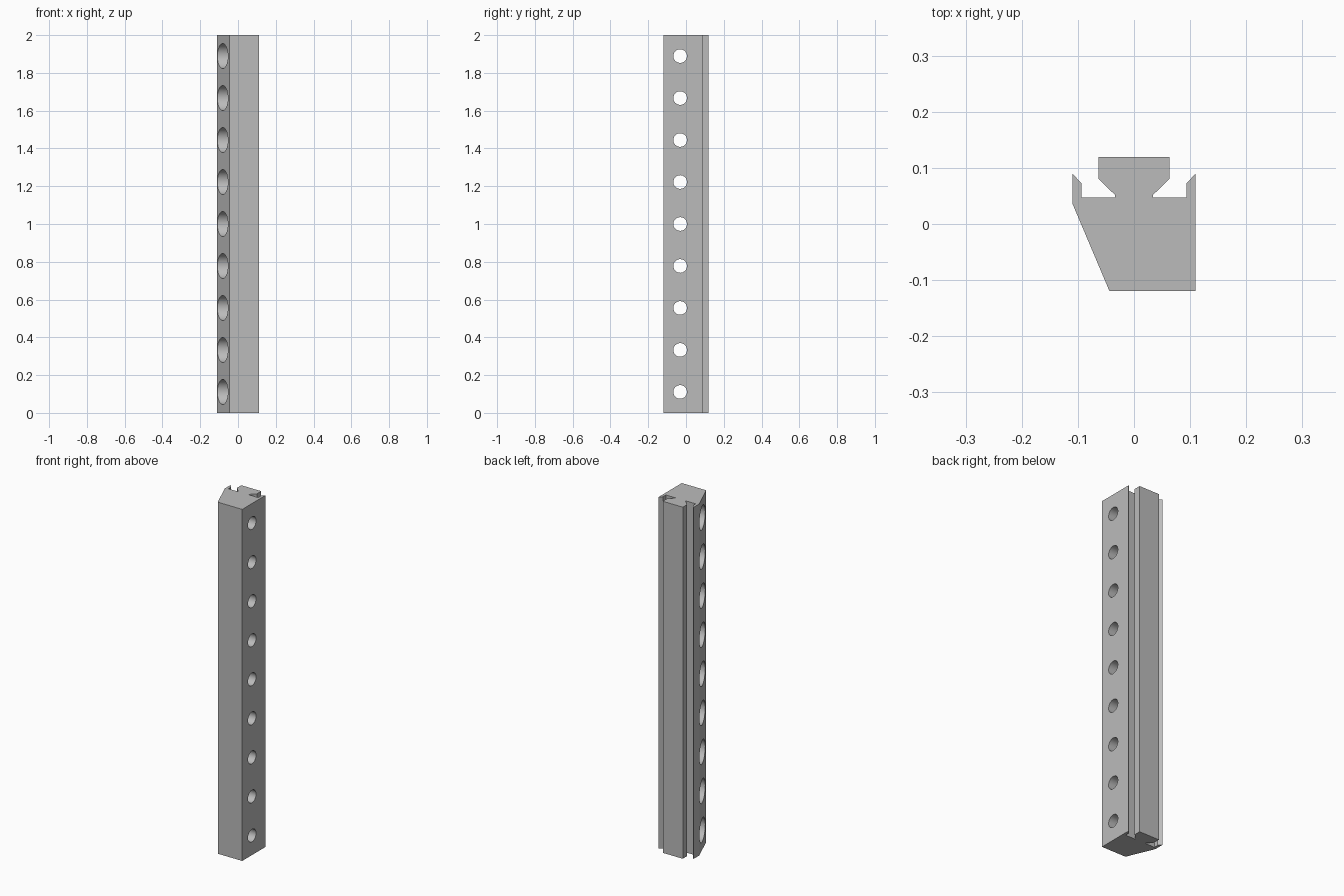
import bpy
import bmesh
import math

cube = bpy.data.objects.get("Cube")
if cube:
    bpy.data.objects.remove(cube, do_unlink=True)

LENGTH = 2.0
HOLES = 9
HOLE_Y = -0.031

grey = bpy.data.materials.new("plain grey")
grey.use_nodes = True
grey.diffuse_color = (0.5, 0.5, 0.5, 1)
grey.node_tree.nodes["Principled BSDF"].inputs["Base Color"].default_value = grey.diffuse_color


def add_object(name, bm):
    bmesh.ops.recalc_face_normals(bm, faces=bm.faces)
    mesh = bpy.data.meshes.new(name)
    bm.to_mesh(mesh)
    bm.free()
    mesh.materials.append(grey)
    obj = bpy.data.objects.new(name, mesh)
    bpy.context.collection.objects.link(obj)
    return obj


# Rail section: mirrored slots at the back, one slanted front corner
slot = [(0.11, 0.09), (0.094, 0.073), (0.094, 0.047), (0.034, 0.047),
        (0.034, 0.052), (0.063, 0.08), (0.063, 0.119)]
section = [(-0.044, -0.119), (0.11, -0.119)] + slot
section += [(-x, y) for x, y in reversed(slot)] + [(-0.11, 0.037)]

bm = bmesh.new()
base = bm.faces.new([bm.verts.new((x, y, 0)) for x, y in section])
top = bmesh.ops.extrude_face_region(bm, geom=[base], use_keep_orig=True)["geom"]
bmesh.ops.translate(bm, vec=(0, 0, LENGTH),
                    verts=[v for v in top if isinstance(v, bmesh.types.BMVert)])
rail = add_object("slotted_rail", bm)


# Stepped screw holes: a wide bore from the slanted side, a narrow one right through
def hole_cutter(z):
    bm = bmesh.new()
    steps = [(-0.2, 0.066), (-0.01, 0.066), (-0.01, 0.036), (0.2, 0.036)]
    sides = 48
    rings = []
    for x, r in steps:
        angles = [2 * math.pi * i / sides for i in range(sides)]
        rings.append([bm.verts.new((x, HOLE_Y + r * math.cos(a), z + r * math.sin(a)))
                      for a in angles])
    for a, b in zip(rings, rings[1:]):
        for i in range(sides):
            j = (i + 1) % sides
            bm.faces.new((a[i], a[j], b[j], b[i]))
    bm.faces.new(rings[0])
    bm.faces.new(rings[-1])
    return add_object("screw_hole_cutter", bm)


cutters = [hole_cutter(LENGTH * (i + 0.5) / HOLES) for i in range(HOLES)]
bpy.context.view_layer.objects.active = rail
rail.select_set(True)
for cutter in cutters:
    cut = rail.modifiers.new("screw hole", "BOOLEAN")
    cut.operation = "DIFFERENCE"
    cut.solver = "EXACT"
    cut.object = cutter
    bpy.ops.object.modifier_apply(modifier=cut.name)
for cutter in cutters:
    bpy.data.objects.remove(cutter, do_unlink=True)

# Smooth bores, crisp rail edges
bpy.ops.object.select_all(action="DESELECT")
rail.select_set(True)
bpy.ops.object.shade_smooth_by_angle(angle=math.radians(20))
